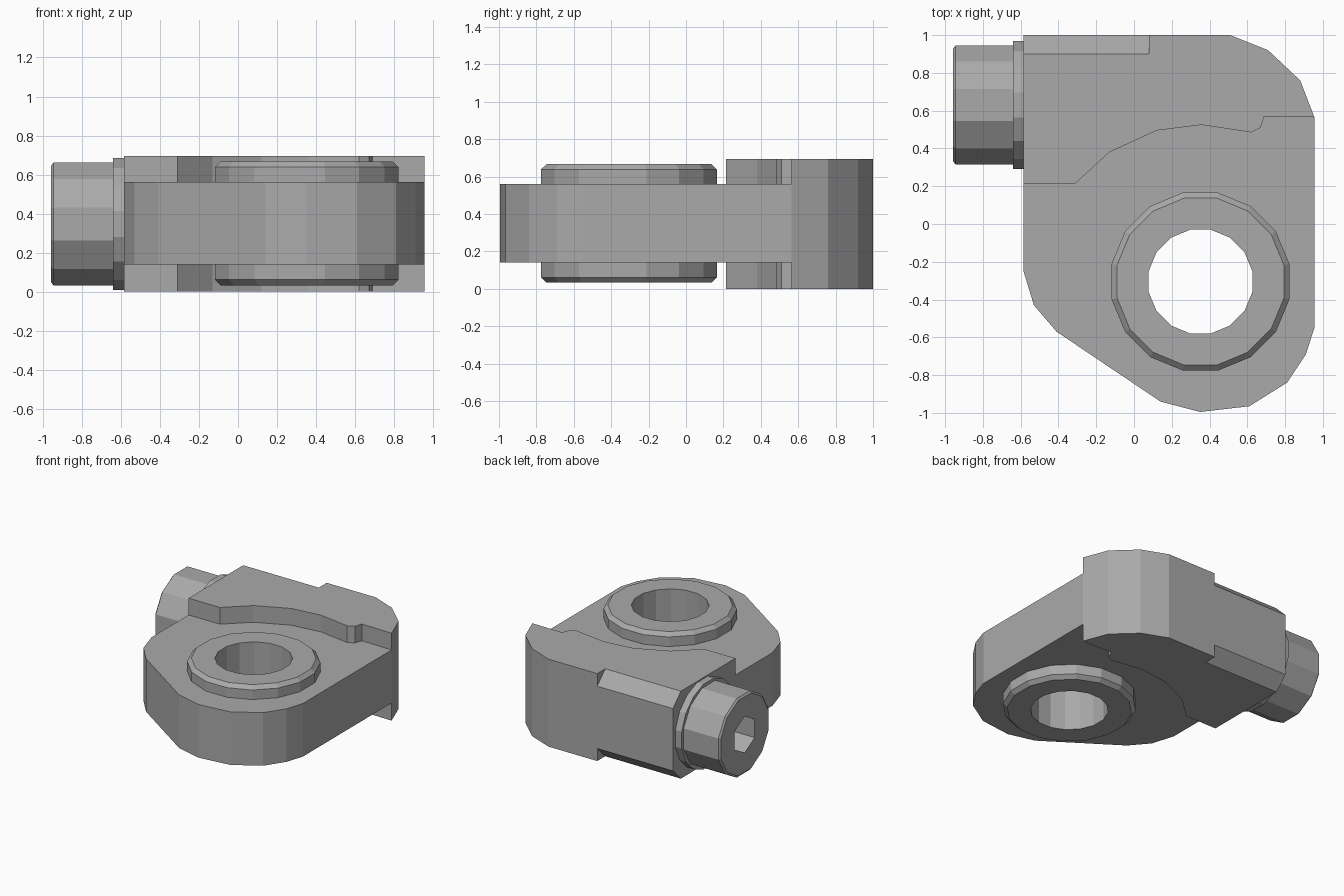
import bpy, bmesh, math
from mathutils import Matrix, Vector

if "Cube" in bpy.data.objects:
    bpy.data.objects.remove(bpy.data.objects["Cube"])

steel = bpy.data.materials.new("grey_steel")
steel.diffuse_color = (0.40, 0.40, 0.40, 1)
steel.use_nodes = True
steel.node_tree.nodes["Principled BSDF"].inputs["Base Color"].default_value = steel.diffuse_color

BORE = Vector((0.352, -0.305, 0))
BOLT = Vector((0, 0.63, 0.347))
ALONG_X = Matrix.Rotation(math.pi / 2, 4, 'Y')      # local z -> world x


def finish(name, bm, matrix=Matrix()):
    bm.transform(matrix)
    bmesh.ops.recalc_face_normals(bm, faces=bm.faces)
    mesh = bpy.data.meshes.new(name)
    bm.to_mesh(mesh)
    bm.free()
    mesh.materials.append(steel)
    ob = bpy.data.objects.new(name, mesh)
    bpy.context.collection.objects.link(ob)
    return ob


def prism(name, outline, z0, z1, matrix=Matrix()):
    bm = bmesh.new()
    face = bm.faces.new([bm.verts.new((x, y, z0)) for x, y in outline])
    new = bmesh.ops.extrude_face_region(bm, geom=[face])["geom"]
    top = [v for v in new if isinstance(v, bmesh.types.BMVert)]
    bmesh.ops.translate(bm, verts=top, vec=(0, 0, z1 - z0))
    return finish(name, bm, matrix)


def lathe(name, profile, sides, matrix, closed=False, phase=0.0):
    """Turn (radius, height) points around local z; caps the ends unless the profile is a closed loop."""
    bm = bmesh.new()
    rings = [[bm.verts.new((r * math.cos(a), r * math.sin(a), z))
              for a in (2 * math.pi * i / sides + phase for i in range(sides))] for r, z in profile]
    pairs = list(zip(rings, rings[1:])) + ([(rings[-1], rings[0])] if closed else [])
    for a, b in pairs:
        for i in range(sides):
            j = (i + 1) % sides
            bm.faces.new((a[i], a[j], b[j], b[i]))
    if not closed:
        bm.faces.new(rings[0])
        bm.faces.new(rings[-1])
    return finish(name, bm, matrix)


def cut(ob, cutter):
    cutter.hide_render = True
    mod = ob.modifiers.new("cut", 'BOOLEAN')
    mod.operation, mod.solver, mod.object = 'DIFFERENCE', 'EXACT', cutter
    bpy.context.view_layer.objects.active = ob
    bpy.ops.object.modifier_apply(modifier=mod.name)
    bpy.data.objects.remove(cutter)


# Lever plate, with its back edge tucked inside the clamp block
plate = prism("lever_plate", [
    (-0.585, 0.215), (-0.585, -0.25), (-0.53, -0.43), (-0.41, -0.57), (0.14, -0.94),
    (0.35, -0.995), (0.61, -0.965), (0.81, -0.84), (0.91, -0.69), (0.955, -0.55),
    (0.955, 0.565), (0.90, 0.65), (-0.50, 0.65)], 0.14, 0.562)
cut(plate, lathe("bore_cutter", [(0.35, -0.1), (0.35, 0.8)], 12, Matrix.Translation(BORE)))

# Bushing ring with chamfered rims and a through bore
lathe("bushing", [(0.28, 0.033), (0.45, 0.033), (0.48, 0.062), (0.48, 0.638),
                  (0.45, 0.667), (0.28, 0.667)], 16,
      Matrix.Translation(BORE), closed=True, phase=math.pi / 16)

# Clamp block with a curved front edge
block = prism("clamp_block", [
    (-0.585, 0.215), (-0.31, 0.215), (-0.13, 0.38), (0.12, 0.495), (0.36, 0.525),
    (0.62, 0.485), (0.67, 0.51), (0.69, 0.57), (0.955, 0.565), (0.88, 0.76),
    (0.71, 0.92), (0.51, 1.0), (-0.585, 1.0)], 0.0, 0.695)

# Chamfers along the back edge, top and bottom, stopping at a step
for z, s in ((0.695, 1), (0.0, -1)):
    bm = bmesh.new()
    section = [(0.85, z + s * 0.05), (1.05, z - s * 0.15), (1.05, z + s * 0.05)]
    ends = [[bm.verts.new((x, y, h)) for y, h in section] for x in (-0.7, 0.08)]
    for i in range(3):
        j = (i + 1) % 3
        bm.faces.new((ends[0][i], ends[0][j], ends[1][j], ends[1][i]))
    for end in ends:
        bm.faces.new(end)
    cut(block, finish("chamfer_cutter", bm))

# Washer and socket-head bolt
lathe("washer", [(0.345, -0.64), (0.345, -0.575)], 16,
      Matrix.Translation(BOLT) @ ALONG_X, phase=math.pi / 16)
bolt = lathe("bolt_head", [(0.31, -0.957), (0.325, -0.945), (0.325, -0.62)], 12,
             Matrix.Translation(BOLT) @ ALONG_X, phase=math.pi / 12)
cut(bolt, lathe("socket_cutter", [(0.145, -1.1), (0.145, -0.77)], 6,
                Matrix.Translation(BOLT) @ ALONG_X))
